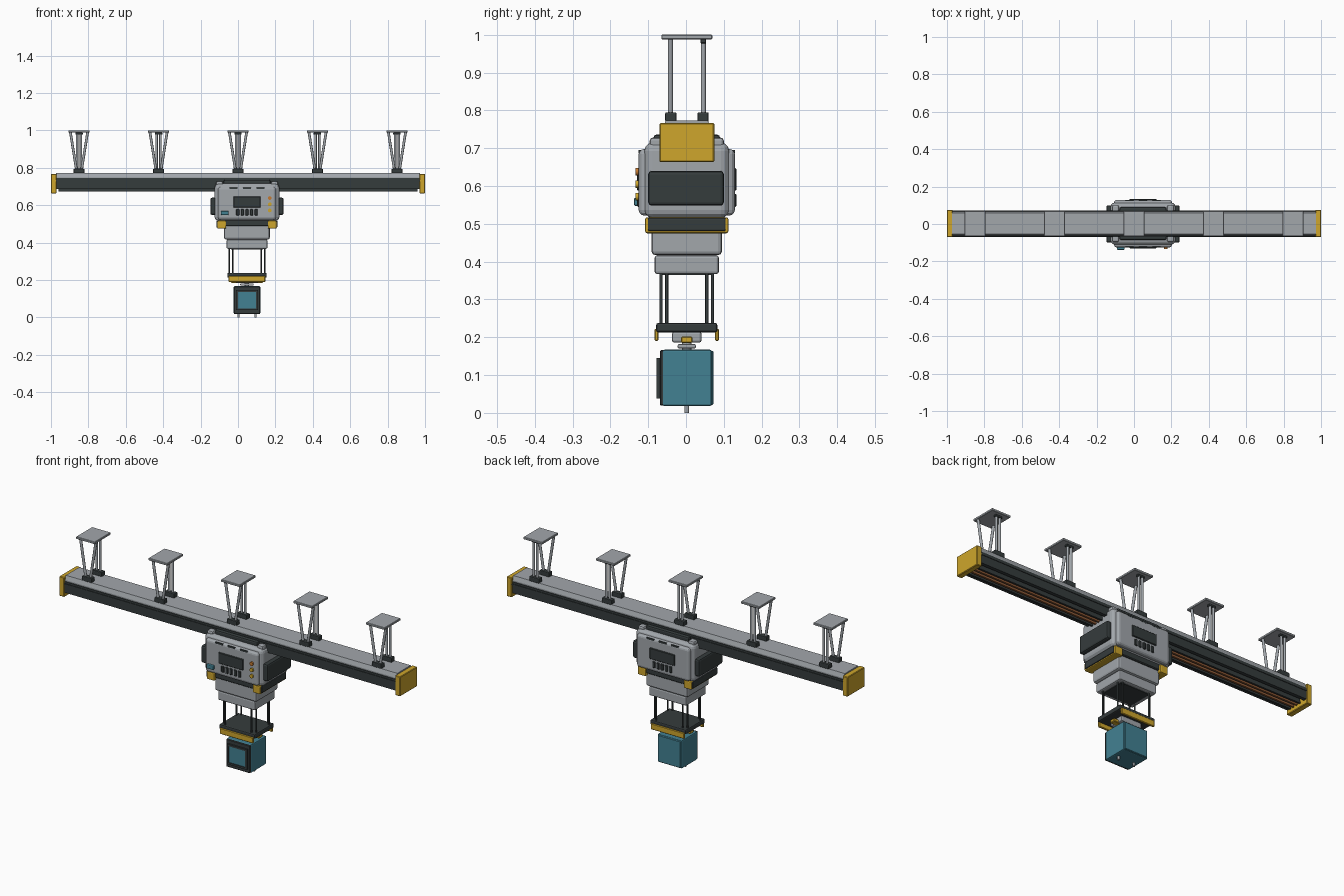
import bpy, bmesh, math
from mathutils import Vector, Matrix

if "Cube" in bpy.data.objects:
    bpy.data.objects.remove(bpy.data.objects["Cube"])

def mat(name, c):
    m = bpy.data.materials.new(name)
    m.diffuse_color = (*c, 1)
    m.use_nodes = True
    m.node_tree.nodes["Principled BSDF"].inputs["Base Color"].default_value = m.diffuse_color
    return m

GREY = mat("light_grey", (0.36, 0.385, 0.41))
DARK = mat("charcoal", (0.036, 0.045, 0.046))
YELLOW = mat("safety_yellow", (0.62, 0.38, 0.025))
BLUE = mat("teal_blue", (0.055, 0.22, 0.29))
COPPER = mat("copper", (0.30, 0.11, 0.04))
ORANGE = mat("orange", (0.55, 0.19, 0.03))

def finish(name, bm, m):
    bmesh.ops.recalc_face_normals(bm, faces=bm.faces[:])
    me = bpy.data.meshes.new(name)
    bm.to_mesh(me)
    bm.free()
    me.materials.append(m)
    ob = bpy.data.objects.new(name, me)
    bpy.context.collection.objects.link(ob)
    return ob

def box(name, x, y, z, m, bevel=0.0, seg=2):
    """Box from (min, max) pairs with optional rounded edges."""
    bm = bmesh.new()
    bmesh.ops.create_cube(bm, size=1)
    for v in bm.verts:
        v.co = [(a + b) / 2 + c * (b - a) for c, (a, b) in zip(v.co, (x, y, z))]
    if bevel:
        bmesh.ops.bevel(bm, geom=bm.edges[:], offset=bevel, segments=seg,
                        affect='EDGES', profile=0.5, clamp_overlap=True)
    return finish(name, bm, m)

def rod(name, p, q, r, m, sides=12):
    """Cylinder between two points."""
    p, q = Vector(p), Vector(q)
    d = q - p
    bm = bmesh.new()
    bmesh.ops.create_cone(bm, cap_ends=True, segments=sides, radius1=r, radius2=r, depth=d.length,
                          matrix=Matrix.Translation((p + q) / 2) @ d.to_track_quat('Z', 'Y').to_matrix().to_4x4())
    ob = finish(name, bm, m)
    for poly in ob.data.polygons:
        poly.use_smooth = len(poly.vertices) == 4
    return ob

def extrude_x(name, pts, x0, x1, m):
    """Sweep a y-z outline along x."""
    bm = bmesh.new()
    f = bm.faces.new([bm.verts.new((x0, y, z)) for y, z in pts])
    ext = bmesh.ops.extrude_face_region(bm, geom=[f])
    for v in ext['geom']:
        if isinstance(v, bmesh.types.BMVert):
            v.co.x = x1
    return finish(name, bm, m)

CX, CY = 0.048, 0.002     # centre of the hanging carriage

# Overhead rail: chamfered grey cover over a dark slotted beam
extrude_x("rail_cover", [(-.062, .744), (-.062, .752), (-.054, .773), (.058, .773), (.066, .752), (.066, .744)],
          -.972, .972, GREY)
extrude_x("rail_beam", [(-.066, .745), (.07, .745), (.07, .686), (.052, .686), (.052, .71),
                        (-.048, .71), (-.048, .686), (-.066, .686)], -.972, .972, DARK)
for s in (-1, 1):
    yb = CY + s * .068
    box("rail_side_lip", (-.972, .972), (yb - .003, yb + .003), (.728, .735), DARK)
    for off, m, n in ((.012, COPPER, "conductor"), (.034, DARK, "conductor_holder")):
        y = CY + s * off
        box(n, (-.96, .96), (y - .005, y + .005), (.673, .682), m)
        box(n + "_web", (-.96, .96), (y - .002, y + .002), (.681, .711), DARK)
    # end caps
    a, b = sorted((s * .97, s * 1.0))
    box("rail_end_cap", (a, b), (-.07, .075), (.663, .767), YELLOW, .003, 1)

# Ceiling hangers
for i in range(5):
    x = (i - 2) * .425
    box("hanger_plate", (x - .055, x + .055), (-.065, .07), (.988, 1.0), GREY, .002, 1)
    for y in (-.04, .045):
        box("hanger_foot", (x - .029, x + .029), (y - .015, y + .015), (.77, .795), DARK, .004)
    for s in (-1, 1):
        rod("hanger_brace", (x + s * .014, -.041, .79), (x + s * .046, -.041, .99), .007, GREY)
        rod("hanger_post", (x + s * .010, .046, .79), (x + s * .010, .046, .99), .0065, GREY)
    box("hanger_bracket", (x - .02, x + .02), (.038, .053), (.977, .989), DARK, .002, 1)

# Carriage housing
box("housing", (CX - .173, CX + .173), (CY - .112, CY + .112), (.515, .715), GREY, .022, 3)
for s in (-1, 1):
    def yr(a, b):
        return tuple(sorted((CY + s * a, CY + s * b)))
    box("face_panel", (CX - .155, CX + .155), yr(.09, .127), (.522, .698), GREY, .014, 3)
    box("roof_pad", (CX - .125, CX + .125), yr(.064, .088), (.70, .736), DARK, .008)
    box("display", (CX - .073, CX + .073), yr(.12, .132), (.588, .647), DARK, .003, 1)
    for i in range(5):
        x = CX + (i - 2) * .0245
        box("key", (x - .0085, x + .0085), yr(.12, .132), (.545, .579), DARK, .003, 1)
    for i in (-1, 0, 1):
        x = CX + i * .072
        box("vent", (x - .022, x + .022), yr(.112, .127), (.686, .695), DARK)
    # roof straps at both ends
    for e in (-1, 1):
        x = CX + e * .147
        box("roof_strap", (x - .018, x + .018), yr(.064, .098), (.70, .728), GREY, .008)
    # side pads
    a, b = sorted((CX + s * .165, CX + s * .196))
    box("side_pad", (a, b), (-.1, .1), (.548, .64), DARK, .009)
    # bumpers with dark outer pads
    a, b = sorted((CX + s * .112, CX + s * .158))
    box("bumper", (a, b), (CY - .11, CY + .11), (.475, .517), YELLOW, .005)
    a, b = sorted((CX + s * .15, CX + s * .163))
    box("bumper_pad", (a, b), (CY - .103, CY + .103), (.481, .516), DARK, .004)

# Front controls
box("blue_switch", (-.092, -.05), (-.138, -.118), (.547, .569), BLUE, .005)
for z, m in ((.638, ORANGE), (.605, YELLOW), (.572, YELLOW)):
    rod("knob", (.17, -.118, z), (.17, -.133, z), .010, m, 16)

# Telescoping collars
box("collar_base", (CX - .14, CX + .14), (CY - .1, CY + .1), (.488, .522), DARK, .004, 1)
box("upper_collar", (CX - .122, CX + .122), (CY - .093, CY + .093), (.417, .495), GREY, .01)
box("lower_collar", (CX - .109, CX + .109), (CY - .085, CY + .085), (.367, .417), GREY, .007)
box("collar_opening", (CX - .085, CX + .085), (CY - .065, CY + .065), (.364, .37), DARK)

# Suspension rods, a pair at each corner
for sx in (-1, 1):
    for sy in (-1, 1):
        for dx, dy in ((.095, .053), (.077, .068)):
            x, y = CX + sx * dx, CY + sy * dy
            rod("lift_rod", (x, y, .225), (x, y, .372), .0042, DARK, 10)

# Lifting plate, bars and swivel
box("lift_plate", (CX - .105, CX + .105), (CY - .081, CY + .081), (.213, .238), DARK, .006)
for s in (-1, 1):
    y = CY + s * .08
    box("lift_bar", (CX - .098, CX + .098), (y - .0055, y + .0055), (.19, .222), YELLOW, .003, 1)
box("swivel_block", (CX - .06, CX + .06), (CY - .039, CY + .039), (.186, .215), GREY, .006)
box("swivel_tab", (CX - .085, CX + .085), (CY - .015, CY + .015), (.185, .202), YELLOW, .003, 1)
rod("swivel_neck", (CX, CY, .16), (CX, CY, .19), .012, GREY, 16)
box("swivel_foot", (CX - .036, CX + .036), (CY - .024, CY + .024), (.17, .182), GREY, .004)

# Cargo container with framed front door
box("container", (CX - .071, CX + .071), (-.062, .068), (.018, .167), BLUE, .005)
box("container_back", (CX - .068, CX + .068), (.064, .073), (.021, .164), BLUE, .003, 1)
box("container_front", (CX - .07, CX + .07), (-.069, -.058), (.019, .166), DARK, .003, 1)
box("door_panel", (CX - .05, CX + .05), (-.0735, -.066), (.042, .142), BLUE)
for s in (-1, 1):
    x, z = CX + s * .053, .092 + s * .0485
    box("door_frame_side", (x - .005, x + .005), (-.078, -.066), (.039, .145), DARK)
    box("door_frame_rail", (CX - .058, CX + .058), (-.078, -.066), (z - .005, z + .005), DARK)
    # locating pins
    rod("foot_pin", (CX + s * .046, CY, 0), (CX + s * .046, CY, .025), .006, GREY)
